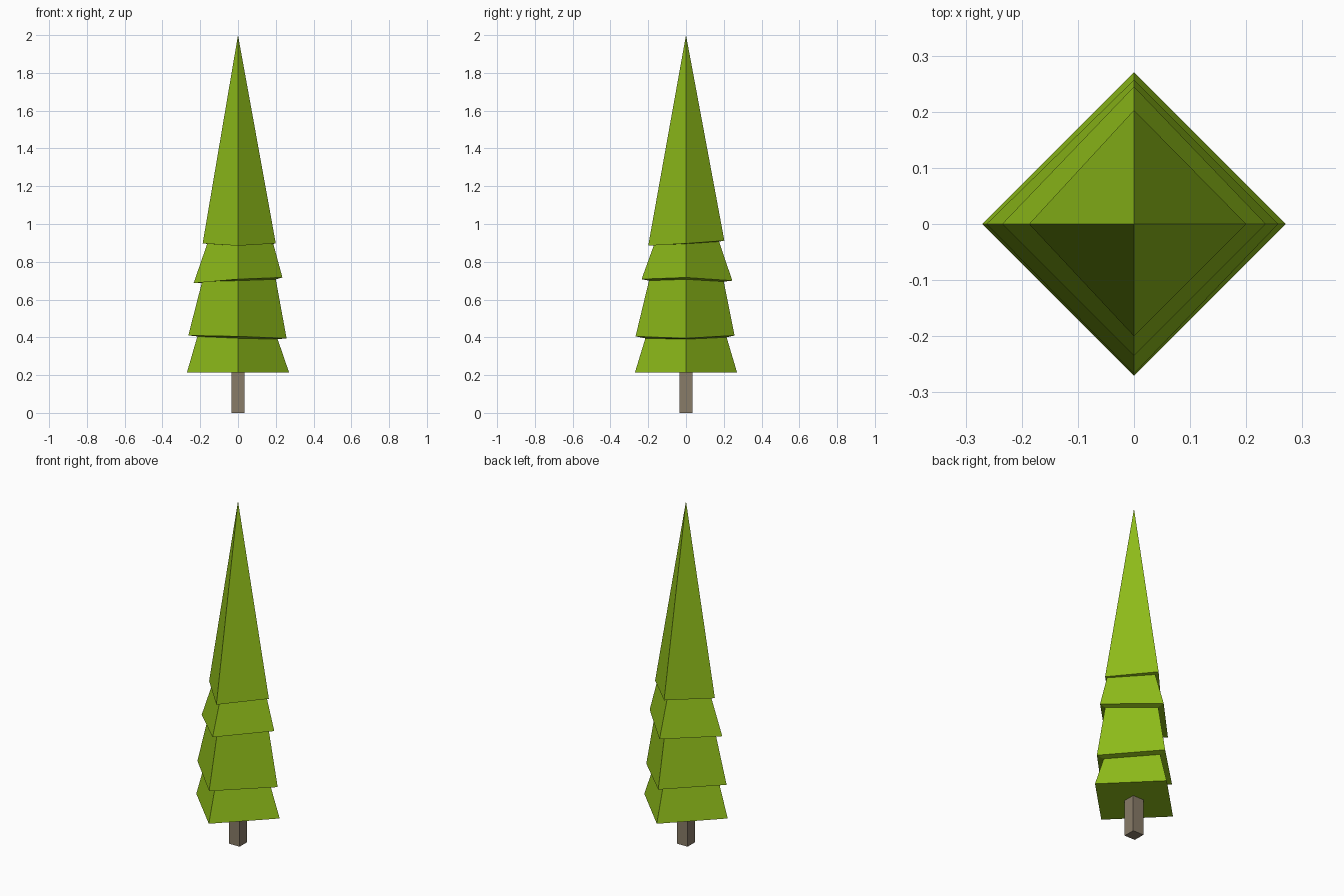
import bpy, bmesh

if "Cube" in bpy.data.objects:
    bpy.data.objects.remove(bpy.data.objects["Cube"])


def material(name, color):
    mat = bpy.data.materials.new(name)
    mat.diffuse_color = color
    mat.use_nodes = True
    mat.node_tree.nodes["Principled BSDF"].inputs["Base Color"].default_value = mat.diffuse_color
    return mat


def add_object(name, bm, mat):
    bmesh.ops.recalc_face_normals(bm, faces=bm.faces)
    mesh = bpy.data.meshes.new(name)
    bm.to_mesh(mesh)
    bm.free()
    mesh.materials.append(mat)
    obj = bpy.data.objects.new(name, mesh)
    bpy.context.collection.objects.link(obj)
    return obj


def diamond(bm, right, back, left, front):
    """Four-cornered ring; each corner is (radius, height)."""
    dirs = ((1, 0), (0, 1), (-1, 0), (0, -1))
    return [bm.verts.new((dx * r, dy * r, z))
            for (dx, dy), (r, z) in zip(dirs, (right, back, left, front))]


def bridge(bm, low, high):
    for i in range(4):
        j = (i + 1) % 4
        bm.faces.new((low[i], low[j], high[j], high[i]))


# Foliage: alternating skirt edges and tucked-in necks, slightly uneven
rings = [
    ((0.27, 0.215), (0.27, 0.215), (0.27, 0.215), (0.27, 0.215)),
    ((0.21, 0.39), (0.215, 0.40), (0.215, 0.405), (0.215, 0.395)),
    ((0.257, 0.395), (0.257, 0.41), (0.263, 0.41), (0.267, 0.405)),
    ((0.20, 0.707), (0.20, 0.695), (0.19, 0.695), (0.196, 0.70)),
    ((0.235, 0.717), (0.245, 0.70), (0.235, 0.687), (0.235, 0.708)),
    ((0.187, 0.895), (0.175, 0.907), (0.163, 0.895), (0.17, 0.888)),
    ((0.20, 0.897), (0.203, 0.912), (0.187, 0.897), (0.20, 0.885)),
]
bm = bmesh.new()
loops = [diamond(bm, *ring) for ring in rings]
for low, high in zip(loops, loops[1:]):
    bridge(bm, low, high)
bm.faces.new(loops[0])
apex = bm.verts.new((0, 0, 2))
for i in range(4):
    bm.faces.new((loops[-1][i], loops[-1][(i + 1) % 4], apex))
add_object("foliage", bm, material("leaf_green", (0.27, 0.5, 0.01, 1)))

# Trunk: square post
bm = bmesh.new()
bmesh.ops.create_cube(bm, size=1)
for v in bm.verts:
    v.co = (v.co.x * 0.07, v.co.y * 0.07, (v.co.z + 0.5) * 0.22)
add_object("trunk", bm, material("bark_brown", (0.25, 0.2, 0.14, 1)))
